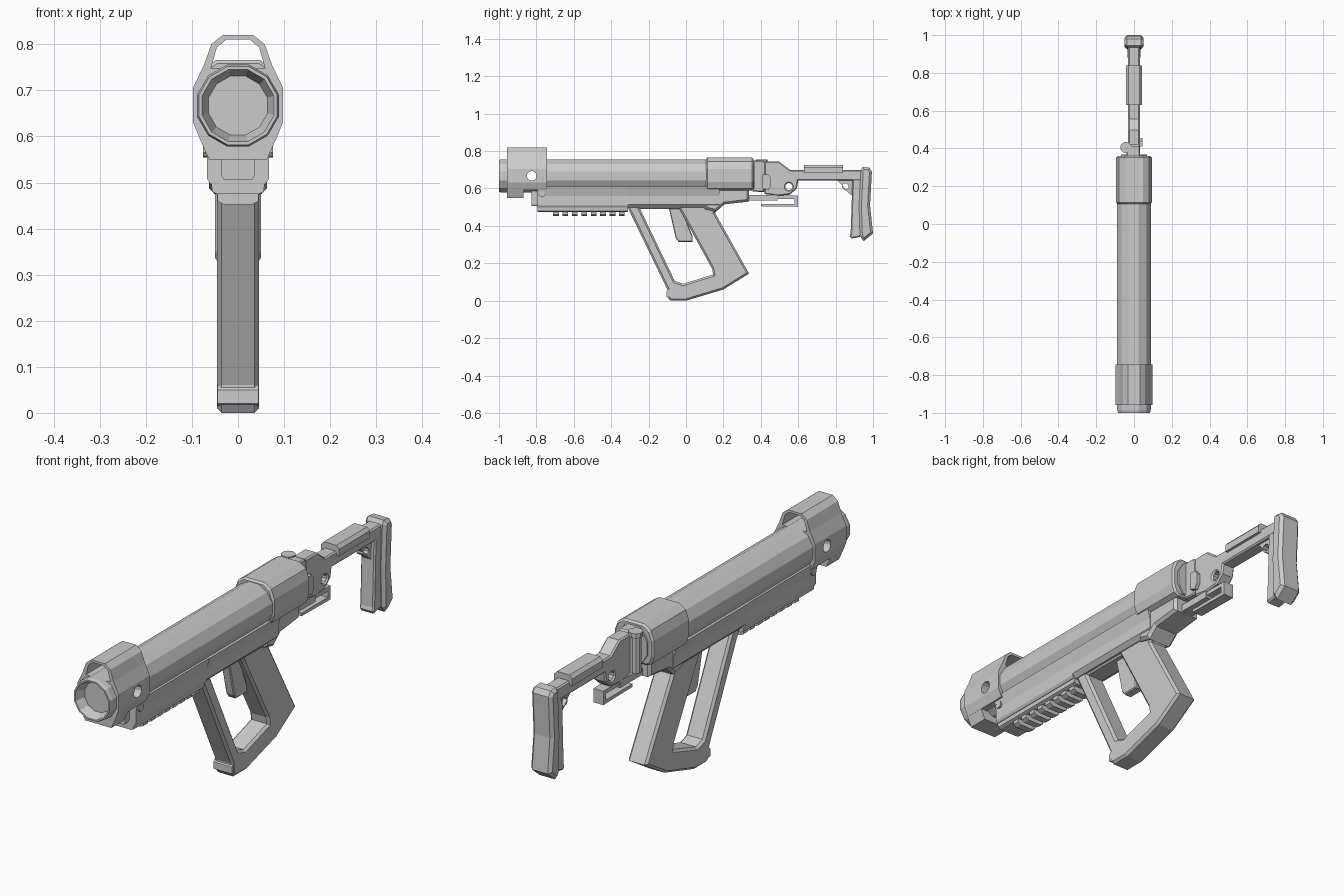
import bpy, bmesh, math
from mathutils import Matrix

metal = bpy.data.materials.new("light_grey")
metal.diffuse_color = (0.6, 0.6, 0.6, 1)

# local (u, v, depth) axes -> world
SIDE = Matrix(((0, 0, 1, 0), (1, 0, 0, 0), (0, 1, 0, 0), (0, 0, 0, 1)))    # u=y v=z depth=x
FRONT = Matrix(((1, 0, 0, 0), (0, 0, -1, 0), (0, 1, 0, 0), (0, 0, 0, 1)))  # u=x v=z depth=-y
TOP = Matrix.Identity(4)                                                   # u=x v=y depth=z


def finish(name, bm):
    bmesh.ops.remove_doubles(bm, verts=bm.verts, dist=0.0002)
    bmesh.ops.recalc_face_normals(bm, faces=bm.faces)
    me = bpy.data.meshes.new(name)
    bm.to_mesh(me)
    bm.free()
    me.materials.append(metal)
    ob = bpy.data.objects.new(name, me)
    bpy.context.collection.objects.link(ob)
    return ob


def plate(name, loops, lo, hi, axes=SIDE, bevel=0.0):
    """Extrude outline loops (outer first, then holes) from lo to hi with chamfered rims."""
    cu = bpy.data.curves.new(name + "_outline", 'CURVE')
    cu.dimensions, cu.fill_mode = '2D', 'BOTH'
    cu.extrude = (hi - lo) / 2 - bevel
    cu.bevel_depth, cu.bevel_resolution, cu.offset = bevel, 0, -bevel
    for pts in loops:
        sp = cu.splines.new('POLY')
        sp.points.add(len(pts) - 1)
        for p, (u, v) in zip(sp.points, pts):
            p.co = (u, v, 0, 1)
        sp.use_cyclic_u, sp.use_smooth = True, False
    tmp = bpy.data.objects.new(name + "_outline", cu)
    bpy.context.collection.objects.link(tmp)
    bpy.context.view_layer.update()
    me = bpy.data.meshes.new_from_object(tmp.evaluated_get(bpy.context.evaluated_depsgraph_get()))
    bm = bmesh.new()
    bm.from_mesh(me)
    bm.transform(axes @ Matrix.Translation((0, 0, (lo + hi) / 2)))
    bpy.data.objects.remove(tmp)
    bpy.data.curves.remove(cu)
    bpy.data.meshes.remove(me)
    return finish(name, bm)


def section(name, half, y0, y1, bevel=0.0, hole=None):
    """Front outline given as its right half, mirrored and run along y."""
    mir = lambda h: h + [(-x, z) for x, z in reversed(h)]
    loops = [mir(half)] + ([mir(hole)] if hole else [])
    return plate(name, loops, -y1, -y0, FRONT, bevel)


def ring(u, v, r, n=10):
    return [(u + r * math.cos(2 * math.pi * (i + .5) / n),
             v + r * math.sin(2 * math.pi * (i + .5) / n)) for i in range(n)]


def rect(u0, u1, v0, v1):
    return [(u0, v0), (u1, v0), (u1, v1), (u0, v1)]


def lathe(name, profile, zc, n=12):
    """Spin a (radius, y) profile about the barrel axis."""
    bm = bmesh.new()
    rows = [[bm.verts.new((u, y, v)) for u, v in ring(0, zc, r, n)] for r, y in profile]
    for a, b in zip(rows, rows[1:]):
        for i in range(n):
            j = (i + 1) % n
            bm.faces.new((a[i], a[j], b[j], b[i]))
    bm.faces.new(rows[0])
    bm.faces.new(rows[-1])
    return finish(name, bm)


def drill(ob, y, z, r):
    """Cut a round hole across the part."""
    cutter = plate("hole_cutter", [ring(y, z, r, 12)], -0.3, 0.3)
    mod = ob.modifiers.new("hole", 'BOOLEAN')
    mod.operation, mod.solver, mod.object = 'DIFFERENCE', 'EXACT', cutter
    bpy.context.view_layer.objects.active = ob
    bpy.ops.object.modifier_apply(modifier=mod.name)
    bpy.data.objects.remove(cutter)


# barrel tube with tapered bore
barrel = lathe("barrel", [(0.065, -0.45), (0.066, -0.96), (0.081, -1.0), (0.088, -1.0),
                          (0.092, -0.985), (0.092, 0.2)], 0.667)

# muzzle shroud with open sight arch, and its lower collar
shroud = section("muzzle_shroud", [(0.082, 0.592), (0.098, 0.632), (0.098, 0.705), (0.074, 0.755),
                                   (0.058, 0.80), (0.033, 0.82)], -0.957, -0.743,
                 hole=[(0.059, 0.748), (0.046, 0.793), (0.026, 0.81)])
section("shroud_collar", [(0.063, 0.55), (0.0825, 0.594)], -0.957, -0.87)
for part in (barrel, shroud):
    drill(part, -0.825, 0.667, 0.026)

# rear receiver sleeve and recessed end cap
section("receiver_sleeve", [(0.062, 0.59), (0.082, 0.60), (0.094, 0.635), (0.094, 0.705),
                            (0.079, 0.745), (0.048, 0.766)], 0.107, 0.36, 0.008)
section("end_cap", [(0.045, 0.60), (0.07, 0.64), (0.07, 0.70), (0.04, 0.745)], 0.35, 0.367)

# handguard, nose lug and pin
section("handguard", [(0.06, 0.497), (0.067, 0.508), (0.067, 0.56), (0.08, 0.61)], -0.795, -0.31)
section("nose_lug", [(0.03, 0.505), (0.036, 0.515), (0.036, 0.59)], -0.825, -0.79)
plate("nose_pin", [ring(-0.77, 0.57, 0.016)], -0.076, 0.076)

# underside accessory rail with teeth
section("rail_base", [(0.045, 0.475), (0.056, 0.48), (0.058, 0.50)], -0.795, -0.31)
for i in range(8):
    y = -0.71 + i * 0.0503
    section("rail_tooth", [(0.03, 0.452), (0.045, 0.46), (0.045, 0.477)], y, y + 0.03)

# lower receiver with stepped rear
section("lower_receiver", [(0.05, 0.497), (0.067, 0.515), (0.067, 0.56), (0.082, 0.61)], -0.31, 0.18)
plate("receiver_tail", [[(0.1, 0.60), (0.1, 0.49), (0.16, 0.475), (0.205, 0.515),
                         (0.337, 0.53), (0.337, 0.60)]], -0.063, 0.063, bevel=0.012)

# pistol grip joined to the front guard strut, one frame with an opening
plate("grip_frame", [[(-0.31, 0.51), (-0.31, 0.495), (-0.1, 0.06), (-0.1, 0.02), (-0.085, 0.0),
                      (0.0, 0.0), (0.2, 0.06), (0.337, 0.145), (0.155, 0.47), (0.18, 0.51)],
                     [(-0.245, 0.49), (-0.06, 0.105), (-0.015, 0.09), (0.145, 0.14),
                      (0.14, 0.17), (-0.035, 0.49)]], -0.046, 0.046, bevel=0.01)
plate("grip_foot", [[(-0.105, 0.02), (-0.105, 0.05), (-0.09, 0.064), (-0.07, 0.05), (-0.07, 0.01)]],
      -0.044, 0.044)

# trigger
plate("trigger", [[(-0.095, 0.51), (-0.055, 0.335), (-0.04, 0.315), (0.035, 0.315),
                   (0.035, 0.345), (-0.03, 0.51)]], -0.02, 0.02, bevel=0.004)

# folding hinge: block, upright pin barrel, latch
plate("hinge_block", [[(0.355, 0.585), (0.41, 0.58), (0.425, 0.60), (0.425, 0.735),
                       (0.41, 0.75), (0.355, 0.75)]], -0.04, 0.032, bevel=0.005)
plate("hinge_barrel", [ring(-0.043, 0.405, 0.024)], 0.58, 0.735, TOP)
plate("hinge_pin_cap", [ring(-0.043, 0.405, 0.03)], 0.735, 0.755, TOP)
plate("hinge_latch", [[(0.41, 0.60), (0.44, 0.59), (0.455, 0.615), (0.455, 0.655),
                       (0.44, 0.675), (0.41, 0.675)]], 0.02, 0.046)

# stock arm and cheek pad
plate("stock_arm", [[(0.42, 0.745), (0.497, 0.745), (0.556, 0.70), (0.94, 0.70), (0.94, 0.642),
                     (0.60, 0.642), (0.593, 0.60), (0.556, 0.567), (0.49, 0.56), (0.42, 0.57)],
                    ring(0.55, 0.61, 0.019)], -0.031, 0.031, bevel=0.006)
section("cheek_pad", [(0.043, 0.682), (0.043, 0.712), (0.03, 0.726)], 0.63, 0.84)

# sling hook below the hinge
plate("tail_tab", [rect(0.33, 0.49, 0.535, 0.565)], -0.028, 0.028)
plate("sling_hook", [[(0.40, 0.505), (0.60, 0.502), (0.60, 0.562), (0.49, 0.562), (0.49, 0.545),
                      (0.58, 0.545), (0.58, 0.518), (0.40, 0.518)]], -0.024, 0.024)

# butt: gusset, inner leg and shoulder pad
plate("stock_gusset", [[(0.80, 0.65), (0.90, 0.65), (0.90, 0.55), (0.885, 0.565)],
                       ring(0.852, 0.61, 0.018)], -0.016, 0.016)
plate("butt_leg", [[(0.89, 0.65), (0.88, 0.36), (0.875, 0.345), (0.885, 0.332), (0.925, 0.34),
                    (0.95, 0.36), (0.945, 0.65)]], -0.034, 0.034, bevel=0.006)
plate("shoulder_pad", [[(0.935, 0.70), (0.945, 0.716), (0.98, 0.712), (0.994, 0.69), (0.984, 0.51),
                        (1.0, 0.36), (0.95, 0.318), (0.93, 0.345), (0.925, 0.51)]],
      -0.05, 0.05, bevel=0.013)
